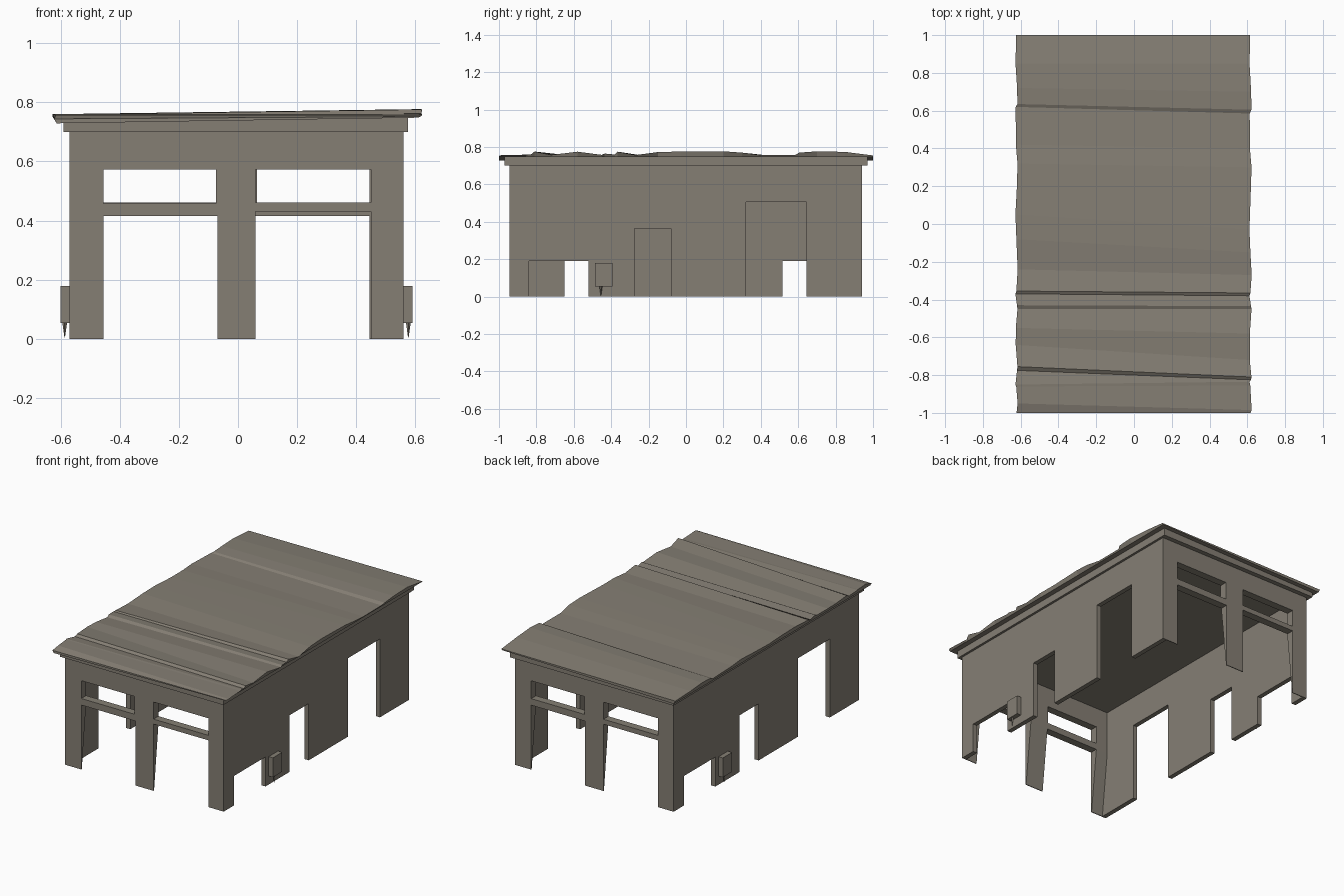
import bpy, bmesh, math
from mathutils import Matrix, Vector

if "Cube" in bpy.data.objects:
    bpy.data.objects.remove(bpy.data.objects["Cube"])

mat = bpy.data.materials.new("weathered grey")
mat.diffuse_color = (0.235, 0.212, 0.175, 1)
mat.use_nodes = True
mat.node_tree.nodes["Principled BSDF"].inputs["Base Color"].default_value = mat.diffuse_color

# half turn about the building's own centre: front/back and left/right match
HALF_TURN = (Matrix.Translation((-0.005, -0.0025, 0)) @ Matrix.Rotation(math.pi, 4, 'Z')
             @ Matrix.Translation((0.005, 0.0025, 0)))


def finish(bm, name, turned=False):
    if turned:
        bm.transform(HALF_TURN)
    bmesh.ops.recalc_face_normals(bm, faces=bm.faces)
    me = bpy.data.meshes.new(name)
    bm.to_mesh(me)
    bm.free()
    me.materials.append(mat)
    ob = bpy.data.objects.new(name, me)
    bpy.context.collection.objects.link(ob)
    return ob


def wall(name, u0, u1, holes, place, depth, pinch=False, turned=False):
    """Upright slab from u0 to u1 with rectangular holes (ua, ub, za, zb)."""
    us = sorted({u0, u1, *[u for h in holes for u in h[:2]]})
    zs = sorted({0, 0.70, *[z for h in holes for z in h[2:]]})

    def solid(i, k):
        if not (0 <= i < len(us) - 1 and 0 <= k < len(zs) - 1):
            return False
        u, z = (us[i] + us[i + 1]) / 2, (zs[k] + zs[k + 1]) / 2
        return not any(a < u < b and c < z < d for a, b, c, d in holes)

    bm = bmesh.new()
    cache = {}

    def v(i, k, inner):
        key = (i, k, inner)
        if key not in cache:
            d = depth if inner else 0
            if pinch and k == 0:          # posts thin out towards the ground
                d *= 0.1
            cache[key] = bm.verts.new(place(us[i], d, zs[k]))
        return cache[key]

    for i in range(len(us) - 1):
        for k in range(len(zs) - 1):
            if not solid(i, k):
                continue
            ring = [(i, k), (i + 1, k), (i + 1, k + 1), (i, k + 1)]
            beside = [(i, k - 1), (i + 1, k), (i, k + 1), (i - 1, k)]
            bm.faces.new([v(*p, 0) for p in ring])
            bm.faces.new([v(*p, 1) for p in reversed(ring)])
            for n in range(4):
                if not solid(*beside[n]):
                    a, b = ring[n], ring[(n + 1) % 4]
                    bm.faces.new([v(*a, 0), v(*a, 1), v(*b, 1), v(*b, 0)])
    return finish(bm, name, turned)


# end walls: two gateways, each with a long window above
END_HOLES = [(-0.455, -0.07, 0, 0.415), (0.06, 0.45, 0, 0.43),
             (-0.455, -0.075, 0.457, 0.572), (0.06, 0.45, 0.462, 0.572)]
# side walls: three doorways of different heights
SIDE_HOLES = [(-0.84, -0.52, 0, 0.19), (-0.275, -0.08, 0, 0.365), (0.32, 0.645, 0, 0.505)]

for turned, end, side in ((False, "front", "right"), (True, "back", "left")):
    wall(end + "_wall", -0.54, 0.53, END_HOLES,
         lambda u, d, z: (u, -0.945 + d, z), 0.05, True, turned)
    wall(side + "_wall", -0.945, 0.94, SIDE_HOLES,
         lambda u, d, z: (0.56 - d, u, z), 0.03, False, turned)

    # small box on the side wall, with a tapered spike under it
    bm = bmesh.new()
    bmesh.ops.create_cube(bm, size=1, matrix=Matrix.Translation((0.575, -0.44, 0.117))
                          @ Matrix.Diagonal((0.03, 0.095, 0.125, 1)))
    finish(bm, side + "_wall_box", turned)
    bm = bmesh.new()
    bmesh.ops.create_cone(bm, cap_ends=True, segments=4, radius1=0.001, radius2=0.008, depth=0.05,
                          matrix=Matrix.Translation((0.576, -0.455, 0.03)))
    finish(bm, side + "_box_spike", turned)


def loft(name, rings):
    """Closed solid from a row of equal rings."""
    bm = bmesh.new()
    rows = [[bm.verts.new(p) for p in r] for r in rings]
    n = len(rows[0])
    for a, b in zip(rows, rows[1:]):
        for i in range(n):
            bm.faces.new([a[i], a[(i + 1) % n], b[(i + 1) % n], b[i]])
    bm.faces.new(rows[0])
    bm.faces.new(rows[-1])
    return finish(bm, name)


# flat ceiling trim on top of the walls, its top following the roof slope
loft("ceiling_trim", [[(-0.59, y, 0.70), (0.575, y, 0.70), (0.575, y, 0.752), (-0.59, y, 0.735)]
                      for y in (-0.97, 0.97)])

# rippled roof sheet: (y, z) on the left eave, (y, z) on the right eave
RIPPLES = [
    (-1.00, .744, -1.00, .752), (-0.95, .757, -0.985, .757), (-0.86, .759, -0.855, .758),
    (-0.85, .760, -0.835, .760), (-0.775, .748, -0.825, .762), (-0.755, .758, -0.81, .776),
    (-0.64, .757, -0.72, .758), (-0.55, .754, -0.58, .775), (-0.45, .748, -0.45, .758),
    (-0.43, .758, -0.435, .765), (-0.37, .752, -0.38, .760), (-0.355, .755, -0.365, .775),
    (-0.24, .756, -0.27, .757), (-0.08, .759, -0.15, .773), (0.05, .757, -0.03, .776),
    (0.20, .755, 0.20, .777), (0.32, .758, 0.30, .770), (0.42, .757, 0.40, .757),
    (0.62, .751, 0.585, .758), (0.635, .756, 0.605, .770), (0.72, .760, 0.70, .777),
    (0.85, .758, 0.85, .774), (1.00, .750, 1.00, .755)]
rings = []
for n, (yl, zl, yr, zr) in enumerate(RIPPLES):
    wob = 0.006 * math.sin(n * 1.7)
    rings.append([(-0.613, yl, 0.729), (0.608, yr, 0.748),
                  (0.617 + wob, yr, zr), (-0.622 + wob, yl, zl)])
loft("rippled_roof", rings)
